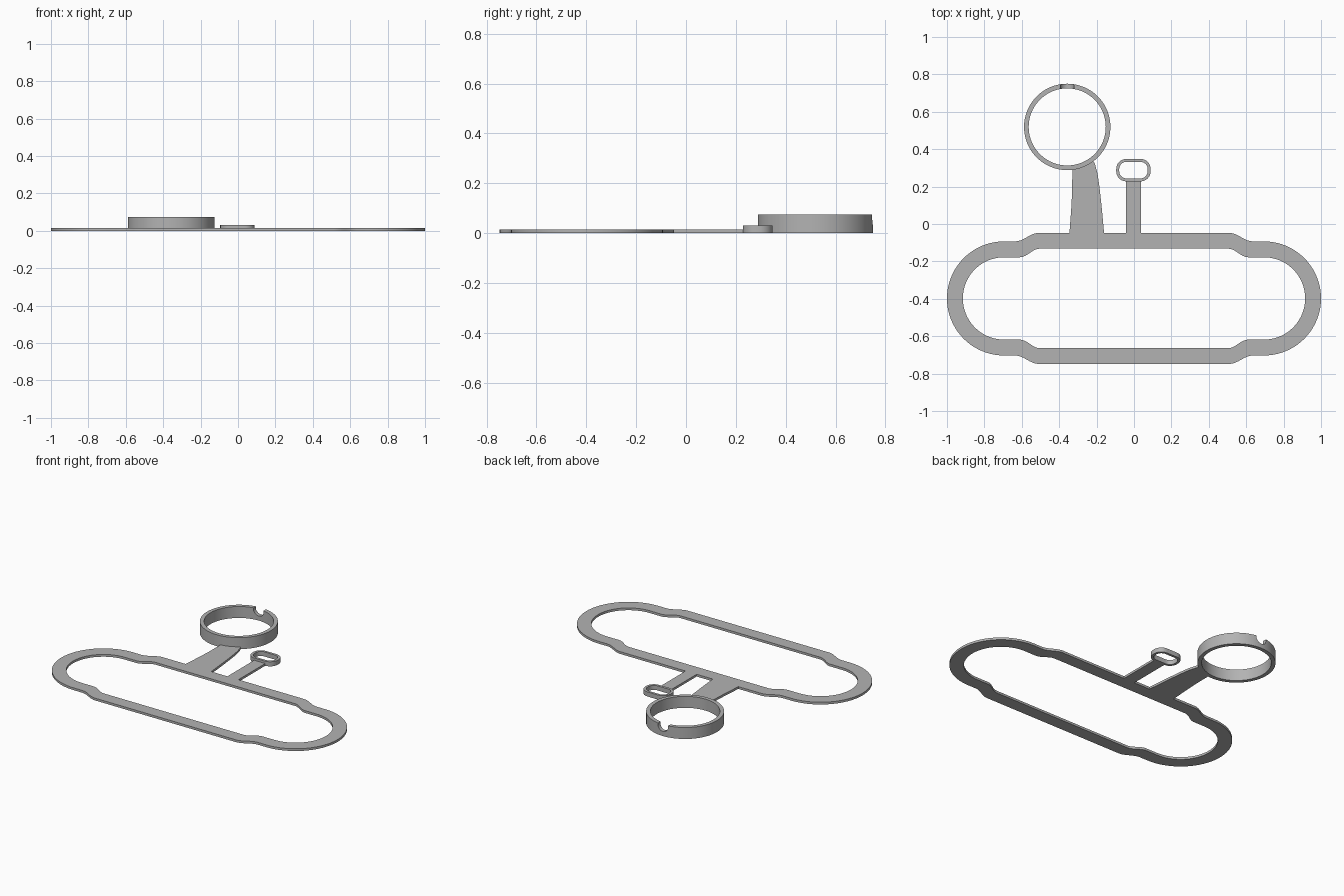
import bpy, bmesh
from math import sin, cos, pi, radians

cube = bpy.data.objects.get("Cube")
if cube:
    bpy.data.objects.remove(cube)

grey = bpy.data.materials.new("plain grey")
grey.use_nodes = True
grey.diffuse_color = (0.45, 0.45, 0.45, 1)
grey.node_tree.nodes["Principled BSDF"].inputs["Base Color"].default_value = (0.45, 0.45, 0.45, 1)

PLATE = 0.015          # thickness of the flat parts
EDGE_Y = -0.048        # back edge of the frame
FRAME_Y = -0.398       # middle of the frame
RING = (-0.357, 0.519)  # centre of the large ring


def finish(name, bm):
    bmesh.ops.recalc_face_normals(bm, faces=bm.faces)
    mesh = bpy.data.meshes.new(name)
    bm.to_mesh(mesh)
    bm.free()
    obj = bpy.data.objects.new(name, mesh)
    bpy.context.collection.objects.link(obj)
    mesh.materials.append(grey)
    return obj


def smooth(obj):
    bpy.ops.object.select_all(action='DESELECT')
    obj.select_set(True)
    bpy.context.view_layer.objects.active = obj
    bpy.ops.object.shade_smooth_by_angle(angle=radians(30))


def plate(name, outline, height):
    """Solid slab from a closed outline."""
    bm = bmesh.new()
    low = [bm.verts.new((x, y, 0)) for x, y in outline]
    high = [bm.verts.new((x, y, height)) for x, y in outline]
    bm.faces.new(low)
    bm.faces.new(high)
    for i in range(len(low)):
        bm.faces.new((low[i - 1], low[i], high[i], high[i - 1]))
    return finish(name, bm)


def band(name, outer, inner, height):
    """Closed wall between two outlines with equal point counts."""
    bm = bmesh.new()
    loops = [[bm.verts.new((x, y, z)) for x, y in pts]
             for pts, z in ((outer, 0), (outer, height), (inner, height), (inner, 0))]
    for k in range(4):
        a, b = loops[k - 1], loops[k]
        for i in range(len(a)):
            bm.faces.new((a[i - 1], a[i], b[i], b[i - 1]))
    return finish(name, bm)


def arc(cx, cy, r, start, end, n):
    angles = [radians(start + (end - start) * i / n) for i in range(n + 1)]
    return [(cx + r * cos(a), cy + r * sin(a)) for a in angles]


def mirrored(quarter, cx, cy):
    """Full outline from one quarter, running from the x axis towards the y axis."""
    half = quarter + [(-x, y) for x, y in reversed(quarter)]
    full = half + [(-x, -y) for x, y in half]
    pts = []
    for p in full:
        if not pts or abs(p[0] - pts[-1][0]) + abs(p[1] - pts[-1][1]) > 1e-5:
            pts.append(p)
    if abs(pts[0][0] - pts[-1][0]) + abs(pts[0][1] - pts[-1][1]) < 1e-5:
        pts.pop()
    return [(x + cx, y + cy) for x, y in pts]


def frame_outline(r, half_height, step_from, step_to):
    """Round end, then a soft step up to the long straight side."""
    pts = arc(0.695, 0, r, 0, 90, 20)
    for i in range(9):
        t = i / 8
        pts.append((step_from + (step_to - step_from) * t,
                    r + (half_height - r) * (1 - cos(pi * t)) / 2))
    return mirrored(pts, 0, FRAME_Y)


def rounded_rect(cx, cy, half_x, half_y, r):
    return mirrored(arc(half_x - r, half_y - r, r, 0, 90, 10), cx, cy)


# Long frame
smooth(band("frame", frame_outline(0.305, 0.35, 0.635, 0.51),
            frame_outline(0.22, 0.266, 0.61, 0.505), PLATE))

# Wide curved arm, ending inside the ring wall
wide = [(-0.345, EDGE_Y), (-0.16, EDGE_Y), (-0.168, 0.04), (-0.176, 0.12),
        (-0.185, 0.2), (-0.195, 0.27), (-0.21, 0.325)]
wide += arc(*RING, 0.22, -53, -83, 10)
wide += [(-0.33, 0.25), (-0.331, 0.17), (-0.335, 0.09)]
smooth(plate("wide_arm", wide, PLATE))

# Large ring with a round notch at the back
ring = band("large_ring", arc(*RING, 0.231, 0, 360, 96)[:-1],
            arc(*RING, 0.206, 0, 360, 96)[:-1], 0.075)
bpy.ops.mesh.primitive_cylinder_add(vertices=32, radius=0.037, depth=0.12,
                                    location=(RING[0], RING[1] + 0.22, 0.067),
                                    rotation=(pi / 2, 0, 0))
cutter = bpy.context.object
cutter.name = "notch_cutter"
cutter.hide_render = True
cutter.data.materials.append(grey)
cut = ring.modifiers.new("notch", 'BOOLEAN')
cut.operation = 'DIFFERENCE'
cut.solver = 'EXACT'
cut.object = cutter
bpy.context.view_layer.objects.active = ring
bpy.ops.object.modifier_apply(modifier=cut.name)
bpy.data.objects.remove(cutter)
smooth(ring)

# Narrow arm with a small rounded loop
plate("narrow_arm", [(-0.043, EDGE_Y), (0.037, EDGE_Y), (0.037, 0.24), (-0.043, 0.24)], PLATE)
smooth(band("small_loop", rounded_rect(-0.003, 0.288, 0.092, 0.06, 0.054),
            rounded_rect(-0.003, 0.288, 0.076, 0.044, 0.038), 0.03))
